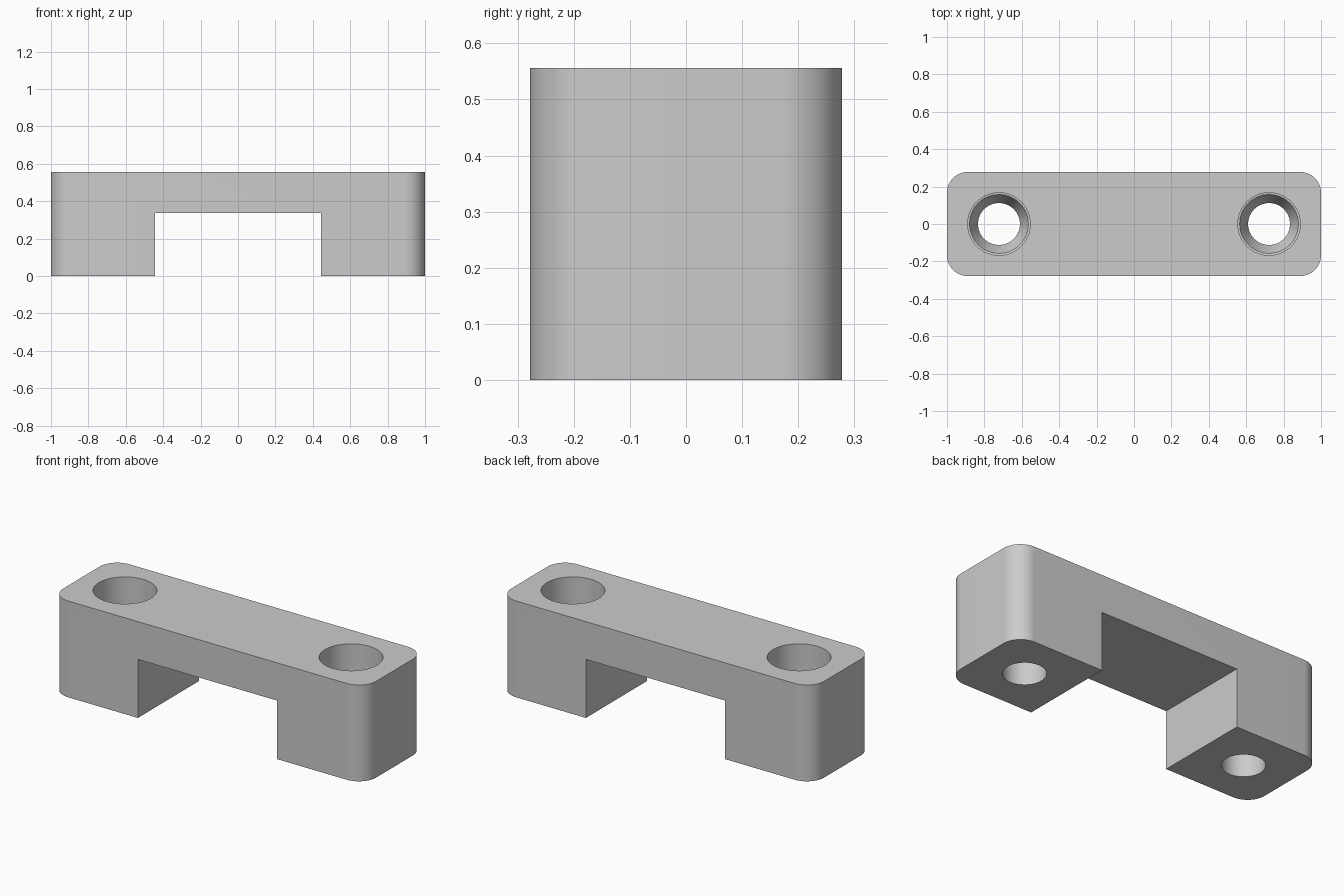
import bpy
import bmesh
import math

cube = bpy.data.objects.get("Cube")
if cube:
    bpy.data.objects.remove(cube, do_unlink=True)

HALF_X, HALF_Y, HEIGHT = 1.0, 0.278, 0.556
CORNER = 0.111
NOTCH_X, NOTCH_Z = 0.445, 0.338
HOLE_X = 0.722

grey = bpy.data.materials.new("plain grey")
grey.use_nodes = True
colour = (0.6, 0.6, 0.6, 1)
grey.diffuse_color = colour
grey.node_tree.nodes["Principled BSDF"].inputs["Base Color"].default_value = colour


def add_object(name, bm):
    bmesh.ops.recalc_face_normals(bm, faces=bm.faces)
    mesh = bpy.data.meshes.new(name)
    bm.to_mesh(mesh)
    bm.free()
    mesh.materials.append(grey)
    obj = bpy.data.objects.new(name, mesh)
    bpy.context.collection.objects.link(obj)
    return obj


def prism(name, outline, z0, z1):
    """Extrude a flat outline from z0 to z1."""
    bm = bmesh.new()
    face = bm.faces.new([bm.verts.new((x, y, z0)) for x, y in outline])
    top = bmesh.ops.extrude_face_region(bm, geom=[face])["geom"]
    verts = [v for v in top if isinstance(v, bmesh.types.BMVert)]
    bmesh.ops.translate(bm, verts=verts, vec=(0, 0, z1 - z0))
    return add_object(name, bm)


def turned(name, profile, x, segments=64):
    """Closed solid turned around a vertical axis from (radius, z) points."""
    bm = bmesh.new()
    rings = []
    for r, z in profile:
        angles = [2 * math.pi * i / segments for i in range(segments)]
        rings.append([bm.verts.new((x + r * math.cos(a), r * math.sin(a), z))
                      for a in angles])
    for low, high in zip(rings, rings[1:]):
        for i in range(segments):
            j = (i + 1) % segments
            bm.faces.new((low[i], low[j], high[j], high[i]))
    bm.faces.new(rings[0])
    bm.faces.new(rings[-1])
    return add_object(name, bm)


# Bar with rounded vertical corners
outline = []
steps = 16
for quarter, (sx, sy) in enumerate([(1, 1), (-1, 1), (-1, -1), (1, -1)]):
    for i in range(steps + 1):
        a = (quarter + i / steps) * math.pi / 2
        outline.append((sx * (HALF_X - CORNER) + CORNER * math.cos(a),
                        sy * (HALF_Y - CORNER) + CORNER * math.sin(a)))
body = prism("bridge_bracket", outline, 0, HEIGHT)

# Notch between the feet, and a stepped screw hole through each foot
n = NOTCH_X
cutters = [prism("notch_cutter", [(-n, -1), (n, -1), (n, 1), (-n, 1)], -0.2, NOTCH_Z)]
screw = [(0.112, -0.1), (0.112, 0.26), (0.157, 0.36), (0.167, 0.362), (0.167, HEIGHT + 0.1)]
for side, x in (("left", HOLE_X), ("right", -HOLE_X)):
    cutters.append(turned(side + "_hole_cutter", screw, x))

bpy.ops.object.select_all(action="DESELECT")
bpy.context.view_layer.objects.active = body
body.select_set(True)
for cutter in cutters:
    cutter.hide_render = True
    mod = body.modifiers.new(cutter.name, "BOOLEAN")
    mod.operation = "DIFFERENCE"
    mod.solver = "EXACT"
    mod.object = cutter
    bpy.ops.object.modifier_apply(modifier=mod.name)
    bpy.data.objects.remove(cutter, do_unlink=True)

bpy.ops.object.shade_smooth_by_angle(angle=math.radians(20))
